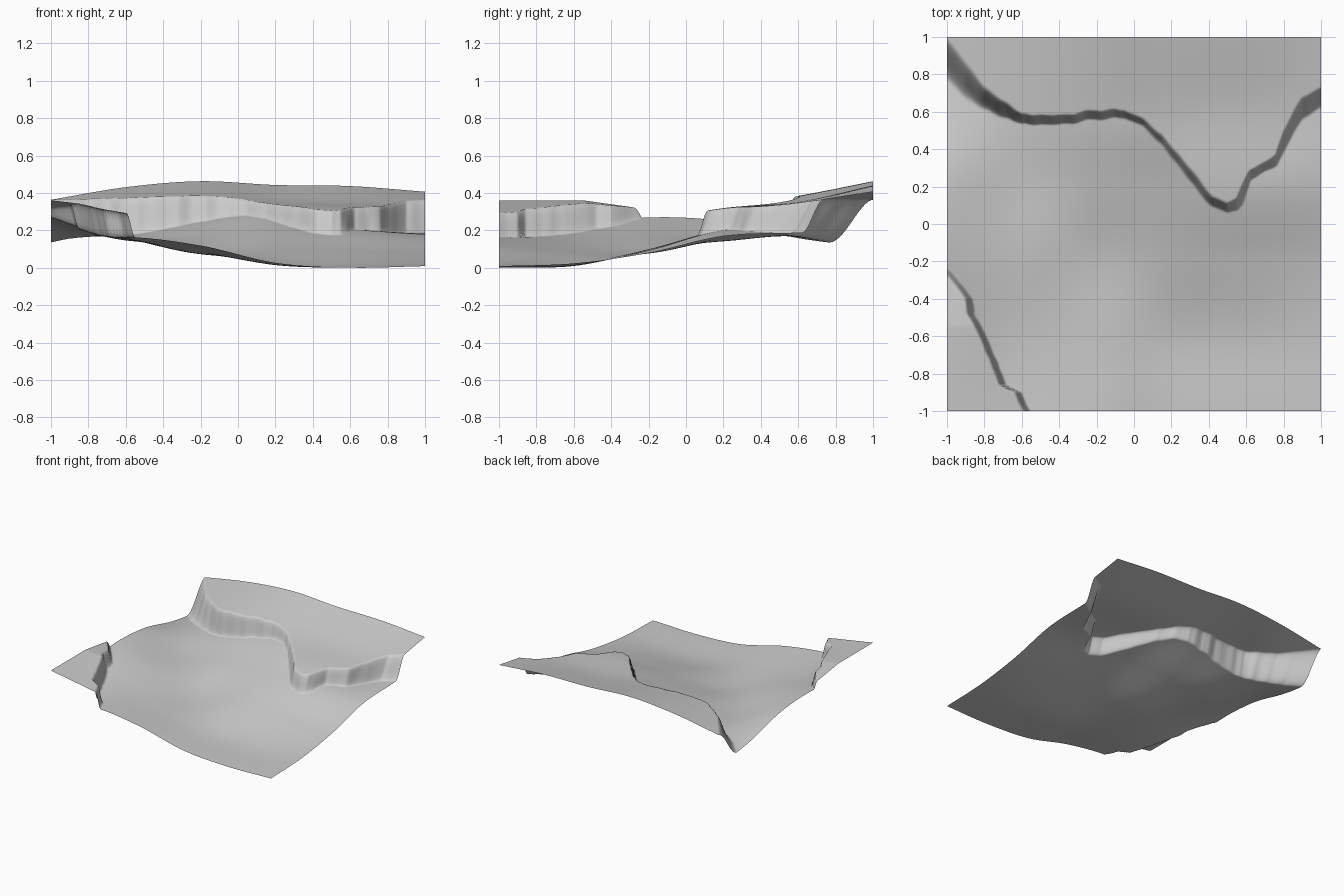
import bpy, bmesh, math
from mathutils import Vector, noise

if "Cube" in bpy.data.objects:
    bpy.data.objects.remove(bpy.data.objects["Cube"])

N = 260  # grid resolution

# Coarse height controls: columns x and rows y at -1,-.6,-.2,.2,.6,1
VALLEY = [
    [.14, .175, .13, .038, .012, .02],
    [.23, .165, .094, .030, .022, .035],
    [.28, .172, .090, .110, .105, .09],
    [.26, .158, .172, .215, .212, .180],
    [.17, .19, .262, .308, .210, .197],
    [.12, .20, .275, .305, .250, .21]]
UPLAND = [
    [.20, .20, .20, .20, .20, .20],
    [.22, .22, .22, .22, .22, .22],
    [.25, .26, .26, .26, .26, .25],
    [.30, .33, .33, .33, .328, .31],
    [.335, .385, .395, .37, .362, .357],
    [.375, .442, .474, .454, .448, .418]]

# Back cliff: (x, foot y, rim y)
BACK = [(-1, .76, 1.0), (-.9, .66, .87), (-.8, .61, .74), (-.7, .56, .66),
        (-.6, .535, .59), (-.4, .53, .58), (-.2, .56, .61), (-.05, .565, .61),
        (.05, .52, .565), (.15, .42, .48), (.25, .29, .36), (.35, .16, .24),
        (.42, .09, .15), (.5, .06, .115), (.55, .07, .14), (.58, .10, .22),
        (.62, .23, .29), (.7, .28, .33), (.76, .31, .38), (.8, .38, .5),
        (.85, .48, .6), (.9, .55, .68), (1, .62, .735)]
# Front-left cliff: (y, centre x)
SIDE = [(-1, -.57), (-.9, -.62), (-.86, -.7), (-.68, -.77), (-.57, -.82),
        (-.48, -.87), (-.4, -.88), (-.33, -.93), (-.25, -1.0), (-.1, -1.2), (1, -1.6)]


def lookup(table, v, col):
    for a, b in zip(table, table[1:]):
        if v <= b[0]:
            f = (v - a[0]) / (b[0] - a[0])
            return a[col] + (b[col] - a[col]) * f
    return table[-1][col]


def spline(p, v):
    """Catmull-Rom through six even samples on -1..1."""
    u = (v + 1) * 2.5
    i = max(0, min(4, int(u)))
    t = u - i
    b, c = p[i], p[i + 1]
    a = p[i - 1] if i > 0 else 2 * b - c
    d = p[i + 2] if i < 4 else 2 * c - b
    return b + .5 * t * (c - a + t * (2*a - 5*b + 4*c - d + t * (3*(b - c) + d - a)))


def surface(grid, x, y):
    return spline([spline(row, x) for row in grid], y)


def step(t):
    t = max(0, min(1, t))
    return t * t * (3 - 2 * t)


def height(x, y):
    low = surface(VALLEY, x, y)
    # Upland behind the winding back cliff
    foot, rim = lookup(BACK, x, 1), lookup(BACK, x, 2)
    rough = .012 * noise.noise(Vector((x * 14, 3, 0)))
    t = step((y - foot - rough) / (rim - foot))
    z = low + (surface(UPLAND, x, y) - low) * t
    # Small upland in the front-left corner
    edge = lookup(SIDE, y, 1) + .008 * noise.noise(Vector((y * 14, 9, 0)))
    s = step((edge + .02 - x) / .045)
    corner = .372 - .17 * (x + 1) * step(-y * 1.1) - .14 * max(0, y + .55)
    return z + (corner - z) * s


# Terrain surface
bm = bmesh.new()
bmesh.ops.create_grid(bm, x_segments=N, y_segments=N, size=1)
for v in bm.verts:
    v.co.z = height(v.co.x, v.co.y)
base = min(v.co.z for v in bm.verts)
for v in bm.verts:
    v.co.z -= base
for f in bm.faces:
    f.smooth = True
mesh = bpy.data.meshes.new("terrain")
bm.to_mesh(mesh)
bm.free()
terrain = bpy.data.objects.new("terrain", mesh)
bpy.context.collection.objects.link(terrain)
